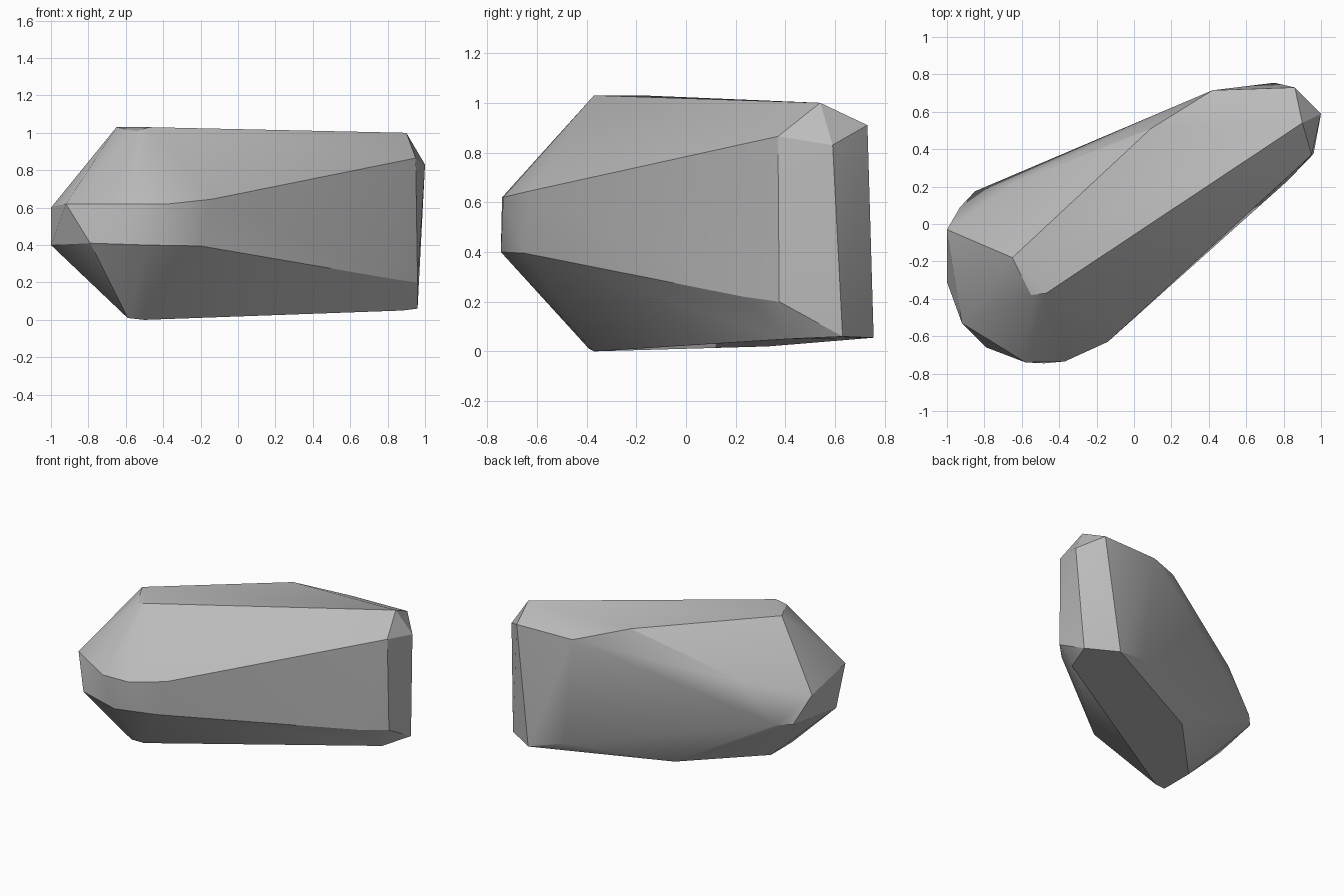
import bpy
import bmesh
import math

# Remove the default cube only
default_cube = bpy.data.objects.get("Cube")
if default_cube:
    bpy.data.objects.remove(default_cube, do_unlink=True)


def make_material(name, colour):
    material = bpy.data.materials.new(name)
    material.use_nodes = True
    material.diffuse_color = colour
    shader = material.node_tree.nodes["Principled BSDF"]
    shader.inputs["Base Color"].default_value = colour
    shader.inputs["Roughness"].default_value = 0.9
    return material


def make_boulder(name, corner_groups, material, sharp_angle):
    """Wrap a convex skin around the corner points of a chipped stone."""
    mesh = bpy.data.meshes.new(name)
    bm = bmesh.new()
    for group in corner_groups:
        for corner in group:
            bm.verts.new(corner)
    hull = bmesh.ops.convex_hull(bm, input=bm.verts[:])
    unused = set(hull["geom_interior"]) | set(hull["geom_unused"])
    loose = [item for item in unused if isinstance(item, bmesh.types.BMVert)]
    bmesh.ops.delete(bm, geom=loose, context="VERTS")
    bmesh.ops.recalc_face_normals(bm, faces=bm.faces[:])
    bm.to_mesh(mesh)
    bm.free()

    boulder = bpy.data.objects.new(name, mesh)
    bpy.context.collection.objects.link(boulder)
    mesh.materials.append(material)
    bpy.ops.object.select_all(action="DESELECT")
    boulder.select_set(True)
    bpy.context.view_layer.objects.active = boulder
    bpy.ops.object.shade_smooth_by_angle(angle=math.radians(sharp_angle))
    return boulder


# Flat crown of the stone and its high far end
crown = [(-.65, -.18, 1.03), (-.55, -.38, 1.01), (-.47, -.37, 1.03),
         (.9, .54, 1), (.09, .51, 1), (.42, .715, .91), (.86, .73, .91)]

# Upper shoulder line running round the sides
shoulder = [(-1, -.03, .6), (-.92, -.53, .62), (-.58, -.74, .62),
            (-.37, -.735, .62), (-.14, -.63, .645), (.95, .37, .865),
            (1, .59, .83), (-.63, .225, .69)]

# Lower waist line, where the sides turn under
waist = [(-1, -.31, .4), (-.79, -.66, .41), (-.48, -.745, .4),
         (-.2, -.65, .395), (-.93, .09, .41), (-.85, .175, .42),
         (.96, .375, .2), (.82, .23, .22)]

# Underside that rests on the floor
base = [(-.59, -.39, .01), (-.5, -.37, 0), (-.59, -.14, .01),
        (-.14, .33, .02), (.2, .53, .1), (.5, .69, .12),
        (.75, .755, .055), (.96, .63, .06), (.88, .41, .05)]

stone_grey = make_material("stone grey", (.5, .5, .5, 1))
make_boulder("boulder", [crown, shoulder, waist, base], stone_grey, 25)
